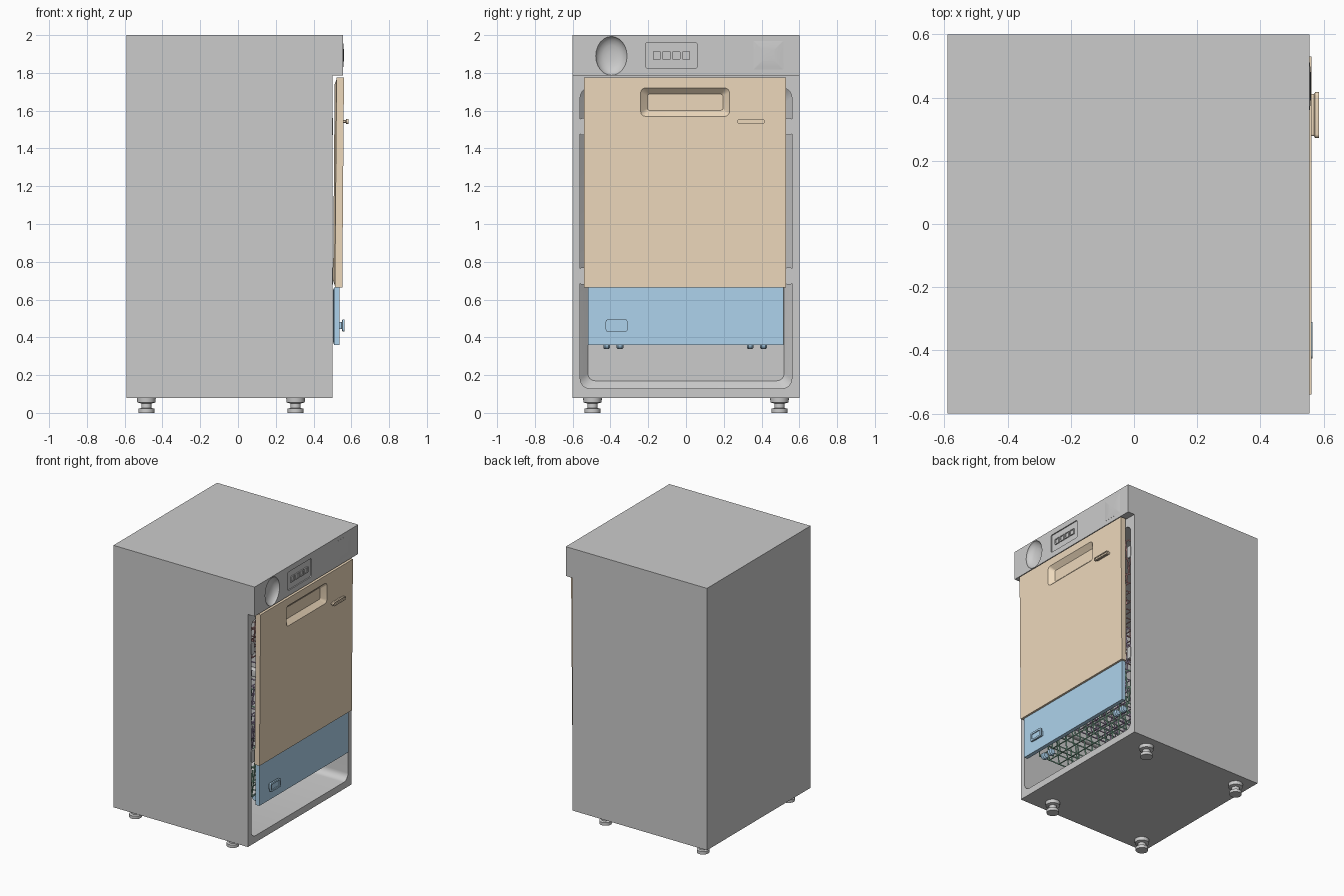
import bpy, bmesh, math

if "Cube" in bpy.data.objects:
    bpy.data.objects.remove(bpy.data.objects["Cube"])

def mat(name, c):
    m = bpy.data.materials.new(name)
    m.diffuse_color = (*c, 1)
    m.use_nodes = True
    m.node_tree.nodes["Principled BSDF"].inputs["Base Color"].default_value = m.diffuse_color
    return m

ORANGE = mat("orange", (0.85, 0.69, 0.50))
BLUE = mat("blue", (0.42, 0.65, 0.84))
GREEN = mat("green", (0.35, 0.68, 0.50))
PURPLE = mat("purple", (0.58, 0.45, 0.70))
RED = mat("red", (0.78, 0.42, 0.42))

def finish(name, bm, m=None):
    bmesh.ops.remove_doubles(bm, verts=bm.verts, dist=1e-5)
    bmesh.ops.recalc_face_normals(bm, faces=bm.faces)
    me = bpy.data.meshes.new(name)
    bm.to_mesh(me)
    bm.free()
    ob = bpy.data.objects.new(name, me)
    bpy.context.collection.objects.link(ob)
    if m:
        me.materials.append(m)
    return ob

def select(ob):
    bpy.ops.object.select_all(action='DESELECT')
    ob.select_set(True)
    bpy.context.view_layer.objects.active = ob

def smooth(ob):
    select(ob)
    bpy.ops.object.shade_smooth_by_angle(angle=math.radians(35))
    return ob

def ring(x, y0, y1, z0, z1, r=0, rz=None, n=6):
    """Rounded rectangle facing x; separate y and z radii allow ellipses."""
    rz = r if rz is None else rz
    pts = []
    for k, (cy, cz) in enumerate([(y1 - r, z1 - rz), (y0 + r, z1 - rz),
                                  (y0 + r, z0 + rz), (y1 - r, z0 + rz)]):
        for i in range(n + 1):
            a = math.pi / 2 * (k + i / n)
            pts.append((x, cy + r * math.cos(a), cz + rz * math.sin(a)))
    return pts

def loft(name, rings, m=None):
    """Bridge rings in order and cap both ends."""
    bm = bmesh.new()
    vs = [[bm.verts.new(p) for p in r] for r in rings]
    n = len(vs[0])
    for a, b in zip(vs, vs[1:]):
        for i in range(n):
            bm.faces.new((a[i], a[(i + 1) % n], b[(i + 1) % n], b[i]))
    bm.faces.new(vs[0])
    bm.faces.new(vs[-1])
    return smooth(finish(name, bm, m))

def cut(ob, cutter):
    md = ob.modifiers.new("cut", 'BOOLEAN')
    md.object, md.operation, md.solver = cutter, 'DIFFERENCE', 'EXACT'
    select(ob)
    bpy.ops.object.modifier_apply(modifier="cut")
    bpy.data.objects.remove(cutter)

def lathe(name, prof, loc, m=None, axis='Z', n=24):
    bm = bmesh.new()
    vs = []
    for r, h in prof:
        row = []
        for i in range(n):
            a = 2 * math.pi * i / n
            u, v = r * math.cos(a), r * math.sin(a)
            p = (u, v, h) if axis == 'Z' else (u, h, v)
            row.append(bm.verts.new([p[k] + loc[k] for k in range(3)]))
        vs.append(row)
    for a, b in zip(vs, vs[1:]):
        for i in range(n):
            bm.faces.new((a[i], a[(i + 1) % n], b[(i + 1) % n], b[i]))
    bm.faces.new(vs[0])
    bm.faces.new(vs[-1])
    return smooth(finish(name, bm, m))

# Cabinet: side profile with overhanging control fascia, extruded across y
bm = bmesh.new()
prof = [(-.59, .08), (.50, .08), (.50, 1.785), (.555, 1.785), (.555, 2), (-.59, 2)]
f = bm.faces.new([bm.verts.new((x, -.6, z)) for x, z in prof])
g = bmesh.ops.extrude_face_region(bm, geom=[f])
bmesh.ops.translate(bm, vec=(0, 1.2, 0),
                    verts=[v for v in g['geom'] if isinstance(v, bmesh.types.BMVert)])
cabinet = finish("cabinet", bm)

# Wash tub, round finger dent and display recess
cut(cabinet, loft("tub_cutter", [ring(-.53, -.52, .52, .17, 1.68, .04),
                                 ring(-.49, -.56, .56, .13, 1.72, .05),
                                 ring(.53, -.56, .56, .13, 1.72, .05)]))
dent = []
for x, s in [(.57, 1), (.553, 1), (.545, .95), (.53, .8), (.52, .55), (.515, .25)]:
    w, h = .083 * s, .103 * s
    dent.append(ring(x, -.395 - w, -.395 + w, 1.89 - h, 1.89 + h, w, h))
cut(cabinet, loft("dent_cutter", dent))
cut(cabinet, loft("display_cutter", [ring(x, -.215, .06, 1.825, 1.96, .012) for x in (.57, .547)]))
smooth(cabinet)

# Display buttons and pillow-shaped square push pad
for i in range(4):
    y = -.155 + .052 * i
    loft("display_button", [ring(x, y - .021 + d, y + .021 - d, 1.871 + d, 1.913 - d, .003)
                            for x, d in ((.545, 0), (.555, 0), (.555, .007), (.55, .007))])
loft("push_pad", [ring(x, .357 + d, .515 - d, 1.817 + d, 1.97 - d, .004)
                  for x, d in ((.55, 0), (.5555, 0), (.558, .02), (.560, .045))])

# Levelling feet
for x in (-.485, .305):
    for y in (-.495, .495):
        lathe("foot", [(.042, 0), (.042, .022), (.027, .026), (.027, .05),
                       (.048, .055), (.05, .082)], (x, y, 0))

# Rack rails on the tub walls
for s in (-1, 1):
    for z in (1.515, .725):
        y0, y1 = sorted((s * .525, s * .562))
        loft("rack_rail", [ring(x, y0, y1, z - h, z + h, .012)
                           for x, h in ((-.42, .03), (.47, .03), (.485, .045), (.503, .045))])

# Upper door with handle pocket, slightly tilted
door = loft("upper_door", [
    ring(.503, -.51, .50, .70, 1.74, .03), ring(.512, -.53, .52, .675, 1.765, .02),
    ring(.513, -.54, .53, .665, 1.775), ring(.552, -.54, .53, .665, 1.775),
    ring(.552, -.24, .23, 1.57, 1.72, .025), ring(.547, -.235, .225, 1.575, 1.715, .022),
    ring(.52, -.205, .195, 1.602, 1.687, .01)], ORANGE)
for v in door.data.vertices:
    v.co.x += .009 * (v.co.z - .665) / 1.11

# Lower drawer front
loft("lower_front", [ring(.503, -.50, .50, .375, .65, .02), ring(.508, -.515, .51, .362, .66, .01),
                     ring(.508, -.52, .515, .36, .665), ring(.537, -.52, .515, .36, .665)], BLUE)

def grip(name, x0, x1, y0, y1, z0, z1, d, m):
    """Small flared pull with a hollow face."""
    xm = x0 + .55 * (x1 - x0)
    secs = [(x0, d), (xm, d), (xm + .004, 0), (x1, 0), (x1, d), (x1 - .006, d)]
    loft(name, [ring(x, y0 + e, y1 - e, z0 + e, z1 - e, max(.012 - e, .003)) for x, e in secs], m)

grip("door_pull", .55, .585, .272, .417, 1.53, 1.556, .006, ORANGE)
grip("drawer_latch", .53, .565, -.425, -.31, .43, .495, .013, BLUE)

def rack(name, z0, z1, m, nx=11, ny=11, tines=0):
    """Wire basket: bent wires both ways, rim loops and rows of tines."""
    cu = bpy.data.curves.new(name, 'CURVE')
    cu.dimensions, cu.bevel_depth, cu.bevel_resolution = '3D', .005, 1
    def wire(pts, loop=False):
        s = cu.splines.new('POLY')
        s.points.add(len(pts) - 1)
        for p, c in zip(s.points, pts):
            p.co = (*c, 1)
        s.use_cyclic_u = loop
    xa, xb, w, t = -.44, .47, .50, .03
    for i in range(nx):
        x = xa + t + (xb - xa - 2 * t) * i / (nx - 1)
        wire([(x, -w, z1), (x, -w + t, z0), (x, w - t, z0), (x, w, z1)])
        if tines and i % 2:
            for j in range(1, 14):
                y = -w + w * j / 7
                wire([(x, y, z0), (x + .015, y, z0 + tines)])
    for j in range(ny):
        y = (w - t) * (2 * j / (ny - 1) - 1)
        wire([(xa, y, z1), (xa + t, y, z0), (xb - t, y, z0), (xb, y, z1)])
    for k in (0, .5, 1):
        e, z = t * (1 - k), z0 + (z1 - z0) * k
        wire([(xa + e, -w + e, z), (xb - e, -w + e, z), (xb - e, w - e, z), (xa + e, w - e, z)], True)
    cu.materials.append(m)
    ob = bpy.data.objects.new(name, cu)
    bpy.context.collection.objects.link(ob)
    select(ob)
    bpy.ops.object.convert(target='MESH')

rack("lower_rack", .385, .62, GREEN, tines=.13)
rack("middle_rack", .71, .95, PURPLE, tines=.13)
rack("upper_rack", 1.40, 1.64, RED, tines=.08)

# Rack rollers
def rollers(name, z, ys, m):
    for x in (-.35, .44):
        for y in ys:
            lathe(name, [(.018, -.018), (.025, -.01), (.025, .01), (.018, .018)],
                  (x, y, z), m, axis='Y', n=16)

rollers("lower_roller", .362, (-.42, -.35, .34, .41), BLUE)
rollers("middle_roller", .687, (-.40, .38), ORANGE)
